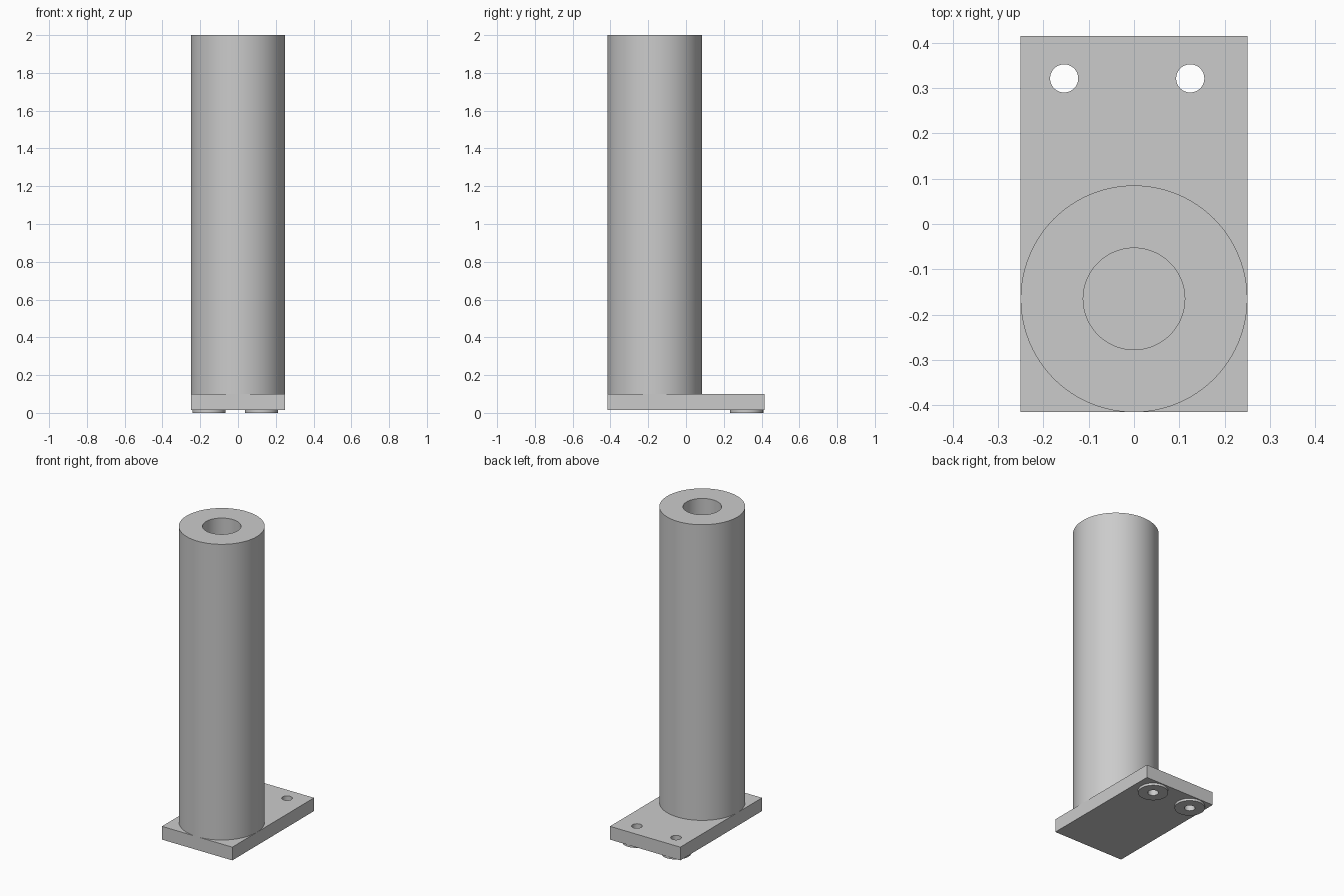
import bpy
import bmesh
import math

cube = bpy.data.objects.get("Cube")
if cube:
    bpy.data.objects.remove(cube, do_unlink=True)

SEGMENTS = 96
HOLES = [(-0.154, 0.321), (0.124, 0.321)]
PLATE_BOTTOM, PLATE_TOP = 0.015, 0.1

grey = bpy.data.materials.new("light_grey")
grey.use_nodes = True
grey.diffuse_color = (0.6, 0.6, 0.6, 1)
grey.node_tree.nodes["Principled BSDF"].inputs["Base Color"].default_value = (0.6, 0.6, 0.6, 1)


def finish(obj):
    obj.data.materials.clear()
    obj.data.materials.append(grey)
    bpy.ops.object.select_all(action="DESELECT")
    obj.select_set(True)
    bpy.context.view_layer.objects.active = obj
    bpy.ops.object.shade_smooth_by_angle(angle=math.radians(30))


def lathe(name, profile, x, y):
    """Spin a closed or axis-to-axis (radius, z) profile round a vertical axis."""
    bm = bmesh.new()
    verts = [bm.verts.new((r, 0, z)) for r, z in profile]
    edges = [bm.edges.new(pair) for pair in zip(verts, verts[1:])]
    if profile[0][0] > 0:
        edges.append(bm.edges.new((verts[-1], verts[0])))
    bmesh.ops.spin(bm, geom=verts + edges, cent=(0, 0, 0), axis=(0, 0, 1),
                   angle=math.tau, steps=SEGMENTS, use_duplicate=False)
    bmesh.ops.remove_doubles(bm, verts=bm.verts, dist=0.0001)
    bmesh.ops.recalc_face_normals(bm, faces=bm.faces)
    mesh = bpy.data.meshes.new(name)
    bm.to_mesh(mesh)
    bm.free()
    obj = bpy.data.objects.new(name, mesh)
    obj.location = (x, y, 0)
    bpy.context.collection.objects.link(obj)
    finish(obj)
    return obj


# Flat base plate
bpy.ops.mesh.primitive_cube_add(size=1, location=(0, 0, (PLATE_BOTTOM + PLATE_TOP) / 2))
plate = bpy.context.object
plate.name = "base_plate"
plate.scale = (0.5, 0.83, PLATE_TOP - PLATE_BOTTOM)
bpy.ops.object.transform_apply(location=False, rotation=False, scale=True)

# Screw holes through the plate, with a raised ring under each
for side, (x, y) in zip(("right", "left"), HOLES):
    bpy.ops.mesh.primitive_cylinder_add(vertices=SEGMENTS, radius=0.031, depth=0.4, location=(x, y, 0.05))
    cutter = bpy.context.object
    cutter.name = side + "_hole_cutter"
    cut = plate.modifiers.new(side + "_hole", "BOOLEAN")
    cut.operation = "DIFFERENCE"
    cut.solver = "EXACT"
    cut.object = cutter
    bpy.context.view_layer.objects.active = plate
    bpy.ops.object.modifier_apply(modifier=cut.name)
    bpy.data.objects.remove(cutter, do_unlink=True)
    lathe(side + "_foot_ring",
          [(0.031, 0), (0.088, 0), (0.088, PLATE_BOTTOM), (0.031, PLATE_BOTTOM)], x, y)
finish(plate)

# Tall post with a blind bore
lathe("post", [(0.112, PLATE_TOP), (0.25, PLATE_TOP), (0.25, 2), (0.112, 2)], 0, -0.165)
